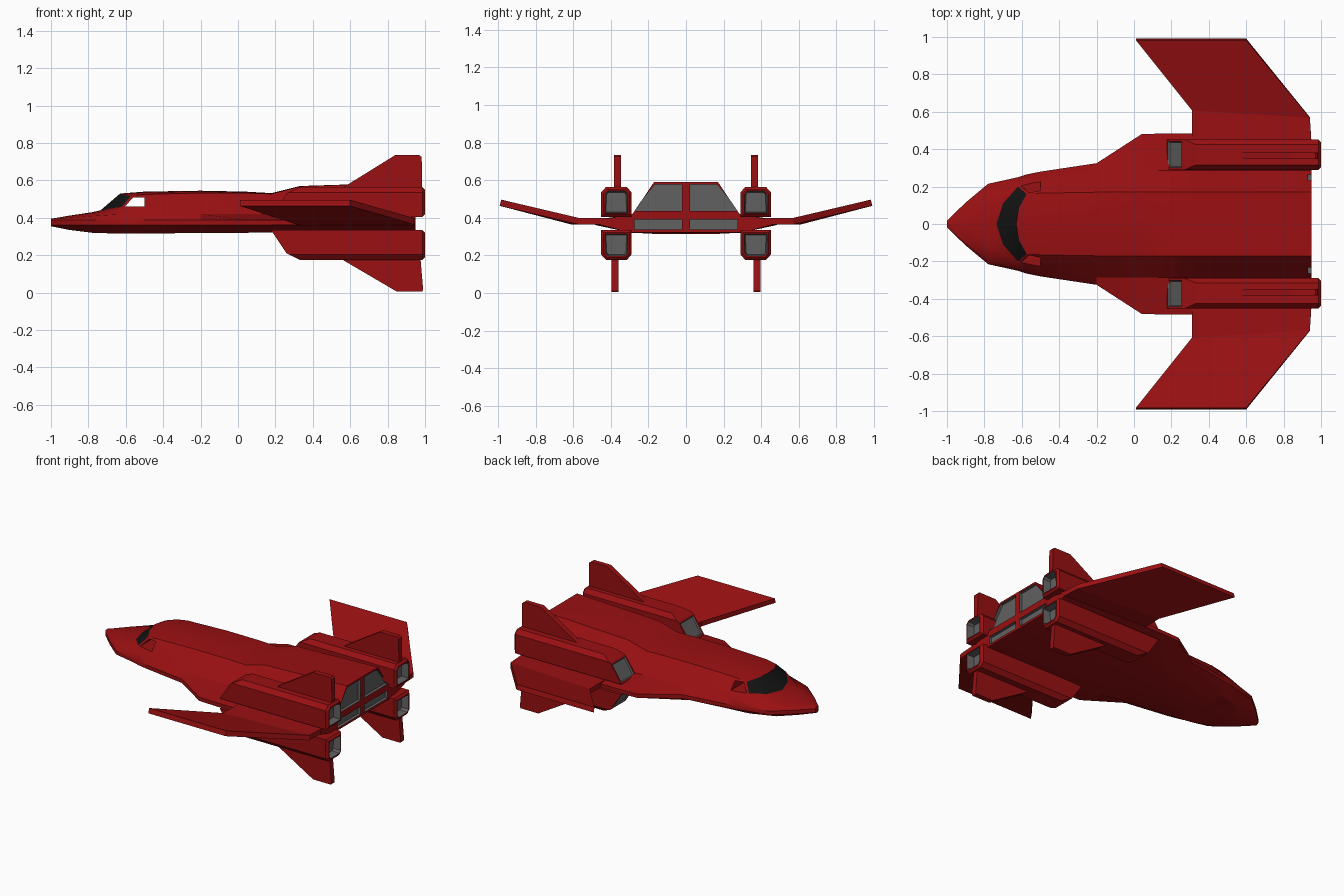
import bpy, bmesh
from mathutils import Vector

cube = bpy.data.objects.get("Cube")
if cube:
    bpy.data.objects.remove(cube, do_unlink=True)


def material(name, color):
    m = bpy.data.materials.new(name)
    m.use_nodes = True
    m.diffuse_color = (*color, 1)
    m.node_tree.nodes["Principled BSDF"].inputs["Base Color"].default_value = (*color, 1)
    return m


RED = material("red paint", (0.32, 0.005, 0.006))
GRAY = material("engine gray", (0.12, 0.12, 0.12))
BLACK = material("black glass", (0.006, 0.006, 0.006))


def make(name, bm, mats=(RED,)):
    bmesh.ops.recalc_face_normals(bm, faces=bm.faces[:])
    mesh = bpy.data.meshes.new(name)
    bm.to_mesh(mesh)
    bm.free()
    for m in mats:
        mesh.materials.append(m)
    ob = bpy.data.objects.new(name, mesh)
    bpy.context.collection.objects.link(ob)
    return ob


def activate(ob):
    bpy.ops.object.select_all(action='DESELECT')
    ob.select_set(True)
    bpy.context.view_layer.objects.active = ob


def prism(points, offset):
    """Extrude a polygon of 3D points along an offset vector."""
    bm = bmesh.new()
    face = bm.faces.new([bm.verts.new(p) for p in points])
    new = bmesh.ops.extrude_face_region(bm, geom=[face])["geom"]
    bmesh.ops.translate(bm, vec=offset, verts=[g for g in new if isinstance(g, bmesh.types.BMVert)])
    bmesh.ops.recalc_face_normals(bm, faces=bm.faces[:])
    return bm


def mirror_y(ob):
    mod = ob.modifiers.new("mirror", 'MIRROR')
    mod.use_axis = (False, True, False)


# Hull: lofted cross-sections, swept forward at the centre around the windscreen
# x, belly w, belly z, chine w, shoulder w, shoulder z, roof w, roof z, roof drop, sweep
sections = [
    (-1.0, .006, .355, .018, .014, .392, .008, .395, 0, 0),
    (-.9, .06, .335, .115, .1, .4, .06, .412, .006, 0),
    (-.78, .13, .32, .215, .19, .41, .12, .43, .01, 0),
    (-.62, .18, .315, .25, .235, .42, .2, .44, -.02, .115),
    (-.575, .19, .316, .265, .245, .425, .16, .53, .015, .055),
    (-.5, .2, .317, .28, .255, .43, .165, .54, .015, 0),
    (-.2, .24, .318, .325, .285, .42, .17, .545, .012, 0),
    (.04, .29, .32, .48, .285, .42, .17, .54, .008, 0),
    (.18, .3, .322, .485, .285, .42, .17, .532, .004, 0),
    (.33, .3, .325, .485, .285, .42, .17, .57, .002, 0),
    (.95, .3, .322, .455, .285, .42, .17, .59, 0, 0),
]
bm = bmesh.new()
rings = []
for x, bw, bz, cw, sw, sz, rw, rz, drop, sweep in sections:
    half = [(x, 0, bz), (x, bw, bz), (x, cw, .362), (x, cw, .388), (x, sw, sz),
            (x, rw, rz - drop), (x - .7 * sweep, .55 * rw, rz - .3 * drop), (x - sweep, 0, rz)]
    full = half + [(px, -py, pz) for px, py, pz in half[-2:0:-1]]
    rings.append([bm.verts.new(p) for p in full])
n = len(rings[0])
for r in range(len(rings) - 1):
    for k in range(n):
        j = (k + 1) % n
        f = bm.faces.new((rings[r][k], rings[r][j], rings[r + 1][j], rings[r + 1][k]))
        if r == 3 and 5 <= k <= 8:
            f.material_index = 2
bm.faces.new(rings[0])
bm.faces.new(rings[-1])
hull = make("hull", bm, (RED, GRAY, BLACK))


def cut(target, bm, mat):
    cutter = make("cutter", bm, (mat,))
    cutter.hide_render = True
    mod = target.modifiers.new("cut", 'BOOLEAN')
    mod.operation = 'DIFFERENCE'
    mod.solver = 'EXACT'
    mod.material_mode = 'TRANSFER'
    mod.object = cutter
    activate(target)
    bpy.ops.object.modifier_apply(modifier=mod.name)
    bpy.data.objects.remove(cutter, do_unlink=True)


# Open side windows
window = [(-.605, .46), (-.5, .46), (-.5, .51), (-.56, .51)]
cut(hull, prism([(x, -.5, z) for x, z in window], Vector((0, 1, 0))), RED)

# Recessed gray panels in the stern
upper_panel = [(.02, .435), (.272, .435), (.255, .47), (.165, .578), (.02, .578)]
lower_panel = [(.02, .337), (.275, .337), (.275, .39), (.02, .39)]
for side in (1, -1):
    for panel in (upper_panel, lower_panel):
        cut(hull, prism([(.93, side * y, z) for y, z in panel], Vector((.1, 0, 0))), GRAY)

activate(hull)
bpy.ops.object.shade_smooth_by_angle(angle=.5)

# Engine nacelles: chamfered boxes with sloped intakes and recessed nozzles
outline = [(.29, .405), (.29, .535), (.315, .565), (.425, .565), (.452, .535), (.452, .405)]


def nacelle(name, flip):
    bm = prism([(.1, y, z) for y, z in outline], Vector((.9, 0, 0)))
    for co, no in (((.18, 0, .41), (-.12, 0, .08)), ((.26, 0, .53), (-.035, 0, .07))):
        res = bmesh.ops.bisect_plane(bm, geom=bm.verts[:] + bm.edges[:] + bm.faces[:],
                                     plane_co=co, plane_no=no, clear_outer=True)
        edges = [g for g in res["geom_cut"] if isinstance(g, bmesh.types.BMEdge)]
        bmesh.ops.edgeloop_fill(bm, edges=edges)
    bmesh.ops.recalc_face_normals(bm, faces=bm.faces[:])
    # Narrow the tail end slightly
    rim = [e for e in bm.edges if all(v.co.x > .99 for v in e.verts)]
    bmesh.ops.bevel(bm, geom=rim, offset=.014, segments=1, affect='EDGES')
    bm.normal_update()
    intake = min(bm.faces, key=lambda f: f.normal.x)
    nozzle = max(bm.faces, key=lambda f: f.normal.x)
    for f, depth, rim_width in ((intake, -.008, .016), (nozzle, -.05, .009)):
        bmesh.ops.inset_region(bm, faces=[f], thickness=rim_width)
        f.material_index = 1
        inner = bmesh.ops.inset_region(bm, faces=[f], thickness=.008, depth=depth)
        for g in inner["faces"]:
            g.material_index = 1
    if flip:
        for v in bm.verts:
            v.co.z = .74 - v.co.z
    mirror_y(make(name, bm, (RED, GRAY)))


nacelle("upper_nacelle", False)
nacelle("lower_nacelle", True)

# Tail fins
upper_fin = [(.55, .555), (.59, .58), (.84, .735), (.97, .735), (.982, .725), (.985, .55)]
lower_fin = [(.53, .19), (.56, .175), (.85, .005), (.985, .005), (.99, .015), (.975, .19)]
for name, pts, y in (("upper_fin", upper_fin, .347), ("lower_fin", lower_fin, .36)):
    mirror_y(make(name, prism([(x, y, z) for x, z in pts], Vector((0, .036, 0)))))

# Wings: flat root with a raised, forward-swept outer panel
root = [(.31, .42), (.31, .61), (.94, .57), (.95, .42)]
bm = bmesh.new()
a, b, c, d = [bm.verts.new((x, y, .382)) for x, y in root]
e, f = [bm.verts.new((x, .987, .48)) for x in (.01, .6)]
bm.faces.new((a, b, c, d))
bm.faces.new((b, e, f, c))
wing = make("wing", bm)
solid = wing.modifiers.new("thickness", 'SOLIDIFY')
solid.thickness = .034
solid.offset = 0
mirror_y(wing)
